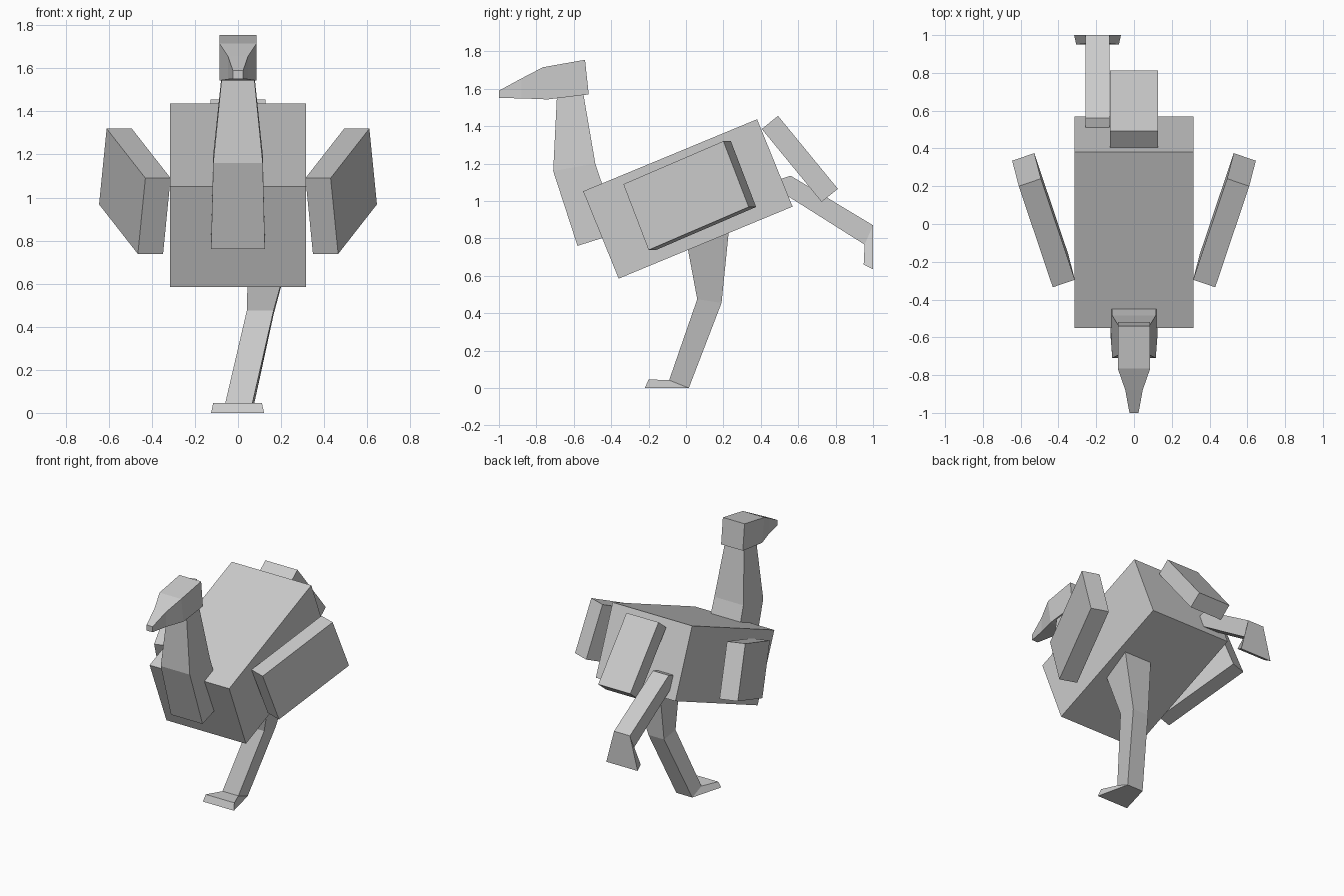
import bpy
import bmesh
from mathutils import Matrix, Vector

default = bpy.data.objects.get("Cube")
if default:
    bpy.data.objects.remove(default, do_unlink=True)

# Single flat grey
grey = bpy.data.materials.new("plain grey")
grey.use_nodes = True
grey.diffuse_color = (0.6, 0.6, 0.6, 1)
grey.node_tree.nodes["Principled BSDF"].inputs["Base Color"].default_value = grey.diffuse_color


def finish(name, bm):
    bmesh.ops.recalc_face_normals(bm, faces=bm.faces[:])
    mesh = bpy.data.meshes.new(name)
    bm.to_mesh(mesh)
    bm.free()
    mesh.materials.append(grey)
    obj = bpy.data.objects.new(name, mesh)
    bpy.context.collection.objects.link(obj)
    return obj


def block(name, corner, a, b, c):
    """Box spanned by three edge vectors from one corner."""
    a, b, c = Vector(a), Vector(b), Vector(c)
    bm = bmesh.new()
    bmesh.ops.create_cube(bm, size=1)
    frame = Matrix((a, b, c)).transposed().to_4x4()
    frame.translation = Vector(corner) + (a + b + c) / 2
    bm.transform(frame)
    return finish(name, bm)


def loft(name, sections):
    """Four-sided limb: each section is (y, z) of two edges, x centres and half widths."""
    bm = bmesh.new()
    rings = []
    for (y0, z0), (y1, z1), cx, w0, w1 in sections:
        pts = [(cx - w0, y0, z0), (cx + w0, y0, z0), (cx + w1, y1, z1), (cx - w1, y1, z1)]
        rings.append([bm.verts.new(p) for p in pts])
    for r, s in zip(rings, rings[1:]):
        for i in range(4):
            j = (i + 1) % 4
            bm.faces.new((r[i], r[j], s[j], s[i]))
    bm.faces.new(rings[0])
    bm.faces.new(rings[-1])
    return finish(name, bm)


# Tilted body and drooping tail
block("body", (-0.315, -0.36, 0.585), (0.63, 0, 0), (0, 0.93, 0.385), (0, -0.19, 0.467))
block("tail", (-0.127, 0.405, 1.385), (0.254, 0, 0), (0, 0.087, 0.07), (0, 0.32, -0.39))

# Spread wings
for side, label in ((1, "left"), (-1, "right")):
    block(label + "_wing", (side * 0.43, -0.335, 1.09), (side * 0.18, 0.535, 0.23),
          (side * 0.035, 0.135, -0.352), (side * -0.117, 0.04, 0))

# Neck and head
loft("neck", [
    ((-0.58, 0.76), (-0.36, 0.83), 0, 0.125, 0.125),
    ((-0.71, 1.16), (-0.485, 1.2), 0, 0.115, 0.115),
    ((-0.69, 1.56), (-0.55, 1.58), 0, 0.075, 0.075),
])
loft("head", [
    ((-0.54, 1.755), (-0.52, 1.57), 0, 0.086, 0.086),
    ((-0.765, 1.715), (-0.74, 1.543), 0, 0.086, 0.086),
    ((-0.88, 1.655), (-0.88, 1.549), 0, 0.046, 0.046),
    ((-1, 1.59), (-1, 1.55), 0, 0.024, 0.024),
])

# Planted leg and its flared foot
loft("left_leg", [
    ((-0.01, 0.85), (0.23, 0.85), 0.16, 0.11, 0.11),
    ((0.06, 0.475), (0.19, 0.455), 0.103, 0.062, 0.062),
    ((-0.09, 0.042), (0.015, 0), 0.003, 0.063, 0.063),
    ((-0.2, 0.046), (-0.22, 0), -0.002, 0.113, 0.123),
])

# Trailing leg kicked out behind
loft("right_leg", [
    ((0.3, 0.92), (0.3, 1.05), -0.193, 0.063, 0.063),
    ((0.53, 1.035), (0.56, 1.135), -0.193, 0.063, 0.063),
    ((0.955, 0.767), (1, 0.87), -0.193, 0.063, 0.063),
    ((0.95, 0.66), (1, 0.635), -0.193, 0.113, 0.124),
])
